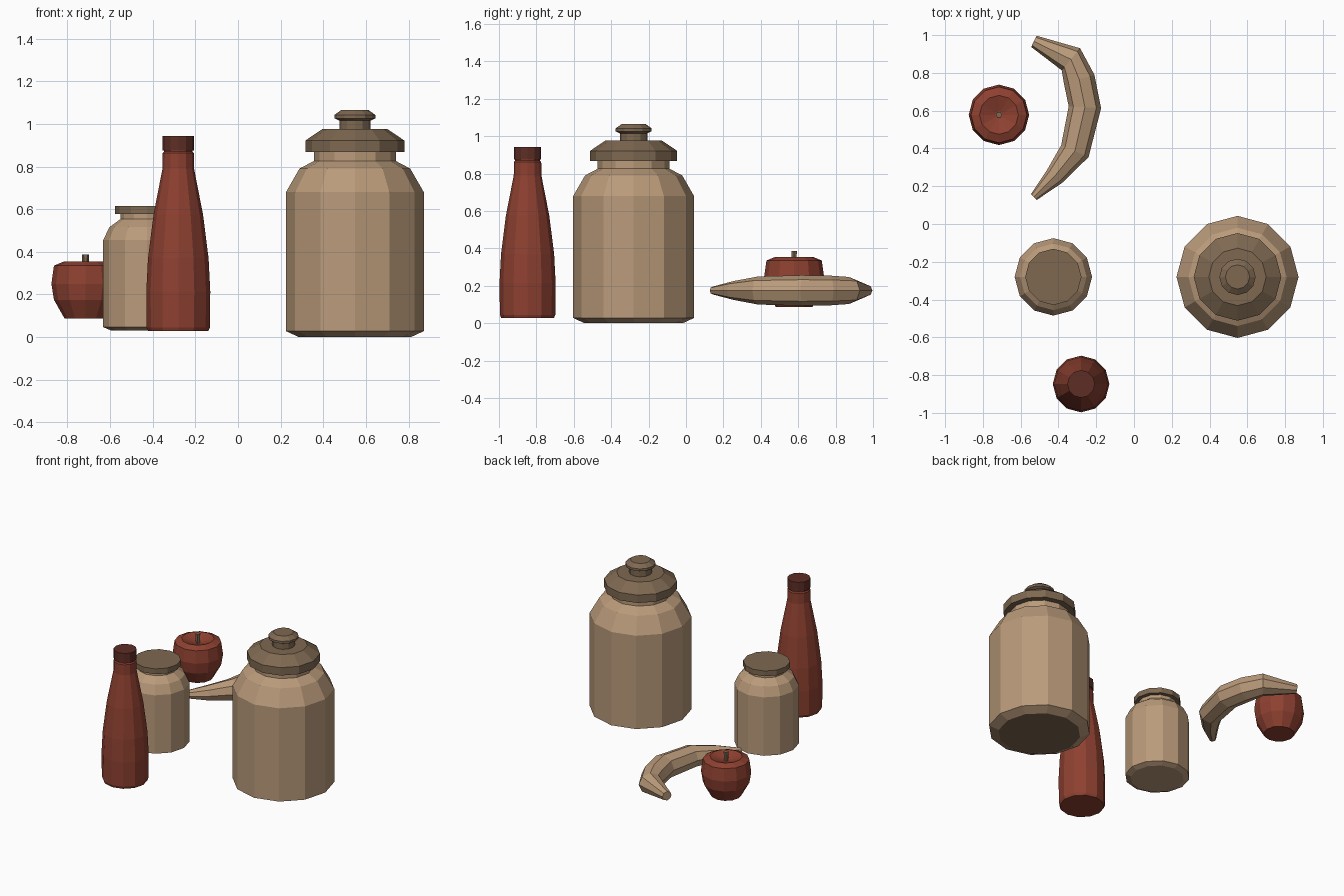
import bpy, bmesh, math
from mathutils import Vector

if "Cube" in bpy.data.objects:
    bpy.data.objects.remove(bpy.data.objects["Cube"])


def material(name, rgb):
    m = bpy.data.materials.new(name)
    m.diffuse_color = (*rgb, 1)
    m.use_nodes = True
    m.node_tree.nodes["Principled BSDF"].inputs["Base Color"].default_value = m.diffuse_color
    return m


TAN = material("tan", (0.49, 0.325, 0.195))
BROWN = material("dark brown", (0.21, 0.14, 0.083))
RED = material("red", (0.27, 0.052, 0.03))
MAROON = material("maroon", (0.11, 0.027, 0.019))


def rings_to_object(name, rings, mats):
    """Skin a list of equal vertex rings and cap both ends."""
    bm = bmesh.new()
    loops = [[bm.verts.new(p) for p in ring] for ring in rings]
    n = len(loops[0])
    for a, b in zip(loops, loops[1:]):
        for i in range(n):
            j = (i + 1) % n
            bm.faces.new((a[i], a[j], b[j], b[i]))
    bottom = bm.faces.new(loops[0][::-1])
    bm.faces.new(loops[-1])
    bottom.material_index = len(mats) - 1
    bmesh.ops.recalc_face_normals(bm, faces=bm.faces[:])
    mesh = bpy.data.meshes.new(name)
    bm.to_mesh(mesh)
    bm.free()
    for m in mats:
        mesh.materials.append(m)
    ob = bpy.data.objects.new(name, mesh)
    bpy.context.collection.objects.link(ob)
    return ob


def lathe(name, x, y, profile, *mats, sides=12):
    """Revolve (radius, z) points around a vertical axis at x, y."""
    rings = [[(x + r * math.cos(math.tau * i / sides),
               y + r * math.sin(math.tau * i / sides), z)
              for i in range(sides)] for r, z in profile]
    return rings_to_object(name, rings, mats)


# Large jar with dark base and knobbed lid
JX, JY = 0.548, -0.28
lathe("large_jar_body", JX, JY,
      [(0.262, 0.0), (0.323, 0.028), (0.323, 0.68), (0.26, 0.79),
       (0.192, 0.826), (0.192, 0.869)], TAN, BROWN)
lathe("large_jar_lid", JX, JY,
      [(0.232, 0.867), (0.232, 0.922), (0.152, 0.976)], BROWN)
lathe("large_jar_knob", JX, JY,
      [(0.073, 0.97), (0.073, 1.015), (0.096, 1.026), (0.096, 1.042),
       (0.064, 1.065)], BROWN)

# Small jar
SX, SY = -0.427, -0.28
lathe("small_jar_body", SX, SY,
      [(0.17, 0.032), (0.205, 0.047), (0.205, 0.455), (0.176, 0.516),
       (0.123, 0.554), (0.123, 0.58)], TAN)
lathe("small_jar_lid", SX, SY, [(0.149, 0.577), (0.149, 0.614)], BROWN)

# Sauce bottle
BX, BY = -0.28, -0.847
lathe("bottle_body", BX, BY,
      [(0.141, 0.028), (0.148, 0.045), (0.15, 0.215), (0.142, 0.37),
       (0.116, 0.575), (0.074, 0.79), (0.073, 0.863), (0.066, 0.87),
       (0.066, 0.878)], RED)
lathe("bottle_cap", BX, BY, [(0.073, 0.876), (0.073, 0.942)], MAROON)

# Apple with sunken top and stem
AX, AY = -0.715, 0.578
lathe("apple_body", AX, AY,
      [(0.098, 0.087), (0.148, 0.175), (0.16, 0.25), (0.148, 0.335),
       (0.103, 0.354), (0.02, 0.325)], RED)
lathe("apple_stem", AX, AY, [(0.014, 0.315), (0.017, 0.387)], BROWN, sides=6)

# Banana: path points x, y and radius, swept flat at one height
path = [(-0.53, 0.967, 0.033), (-0.334, 0.872, 0.076), (-0.29, 0.766, 0.084),
        (-0.26, 0.618, 0.086), (-0.313, 0.386, 0.079), (-0.419, 0.254, 0.053),
        (-0.53, 0.143, 0.022)]
rings = []
for k, (x, y, r) in enumerate(path):
    a = Vector(path[max(k - 1, 0)][:2])
    b = Vector(path[min(k + 1, len(path) - 1)][:2])
    t = (b - a).normalized()
    rings.append([(x - t.y * r * math.cos(math.tau * i / 8),
                   y + t.x * r * math.cos(math.tau * i / 8),
                   0.175 + 0.95 * r * math.sin(math.tau * i / 8))
                  for i in range(8)])
rings_to_object("banana", rings, [TAN])
